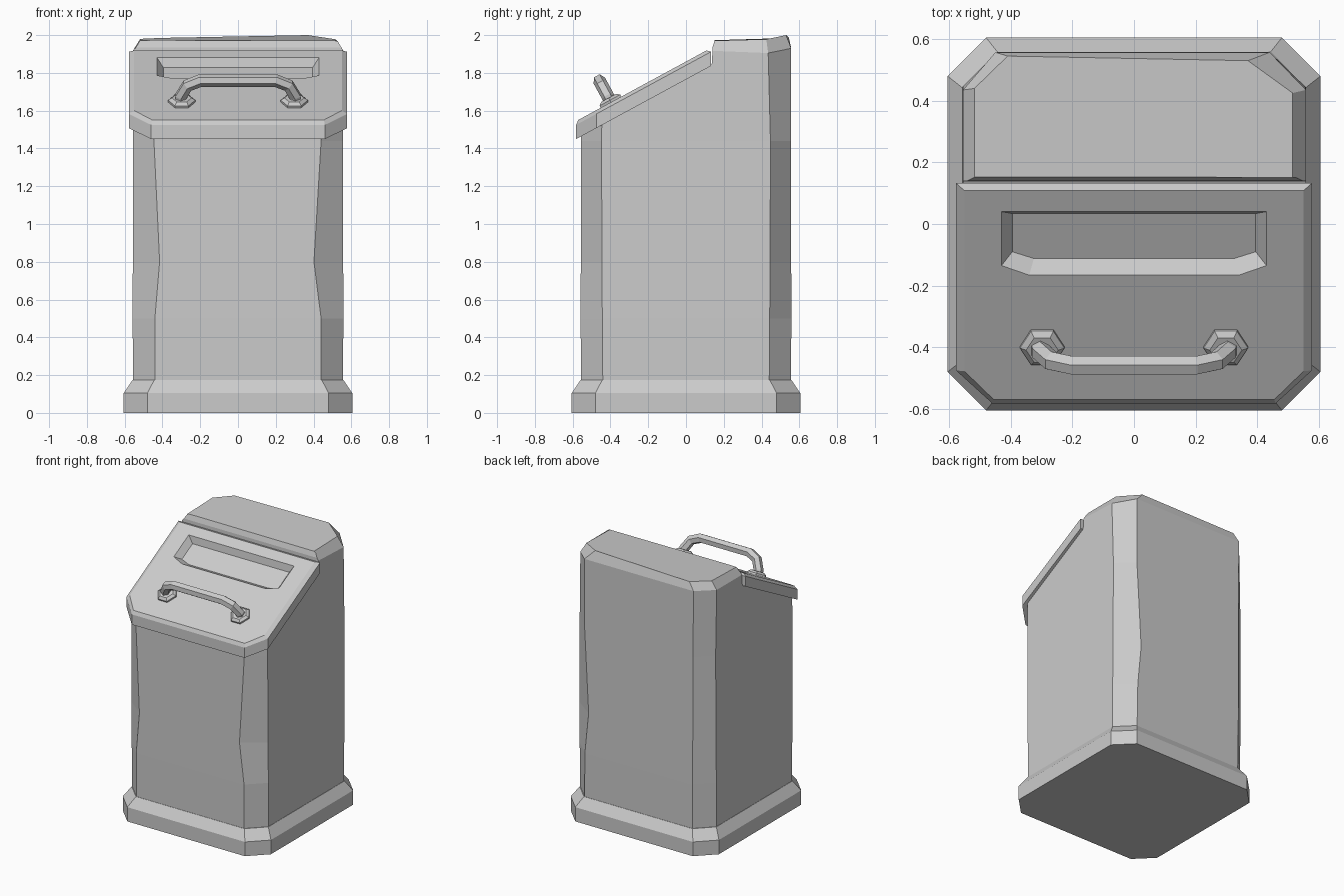
import bpy, bmesh
from mathutils import Vector, Matrix

if "Cube" in bpy.data.objects:
    bpy.data.objects.remove(bpy.data.objects["Cube"])


def loft(name, rings, matrix=None):
    """Skin equal-length rings of points and cap both ends."""
    bm = bmesh.new()
    vs = [[bm.verts.new(p) for p in r] for r in rings]
    n = len(rings[0])
    for a, b in zip(vs, vs[1:]):
        for i in range(n):
            j = (i + 1) % n
            bm.faces.new((a[i], a[j], b[j], b[i]))
    bm.faces.new(vs[0][::-1])
    bm.faces.new(vs[-1])
    bmesh.ops.recalc_face_normals(bm, faces=bm.faces)
    me = bpy.data.meshes.new(name)
    bm.to_mesh(me)
    bm.free()
    ob = bpy.data.objects.new(name, me)
    bpy.context.collection.objects.link(ob)
    if matrix:
        ob.matrix_world = matrix
    return ob


def octagon(z, h, c, fl=None, fr=None, br=None):
    """Chamfered square; fl/fr/br override the x of single worn corners."""
    fl, fr, br = fl or c, fr or c, br or c
    return [(-fl, -h, z), (fr, -h, z), (h, -c, z), (h, c, z),
            (br, h, z), (-c, h, z), (-h, c, z), (-h, -c, z)]


SLOPE = 0.542


def sloped(points, lift):
    """Mirror half an outline in x and drop it on the sloped lid plane."""
    full = points + [(-x, y) for x, y in reversed(points)]
    return [(x, y, 1.765 + SLOPE * y + lift) for x, y in full]


# Plinth
loft("base", [octagon(0, 0.605, 0.48), octagon(0.105, 0.605, 0.48),
              octagon(0.175, 0.558, 0.443)])

# Main body with worn corners and a bevelled, slightly uneven top
shoulder = [(-0.45, -0.555, 1.93), (0.445, -0.555, 1.93), (0.558, -0.44, 1.94),
            (0.558, 0.435, 1.905), (0.44, 0.557, 1.93), (-0.45, 0.557, 1.93),
            (-0.555, 0.435, 1.92), (-0.555, -0.44, 1.92)]
crown = [(-0.41, -0.5, 1.955), (0.41, -0.5, 1.955), (0.515, -0.44, 1.955),
         (0.515, 0.425, 1.978), (0.37, 0.53, 2.0), (-0.41, 0.545, 1.985),
         (-0.518, 0.44, 1.98), (-0.518, -0.44, 1.955)]
body = loft("body", [
    octagon(0.1, 0.555, 0.44),
    octagon(0.5, 0.558, 0.443, fl=0.44, fr=0.44, br=0.435),
    octagon(0.8, 0.557, 0.445, fl=0.415, fr=0.402, br=0.405),
    octagon(1.44, 0.555, 0.447, fl=0.445, fr=0.44, br=0.44),
    shoulder, crown])

# Wedge cut that leaves the slope and the raised rear hood
profile = [(-0.9, 1.775 - 0.9 * SLOPE), (0.138, 1.775 + 0.138 * SLOPE),
           (0.14, 1.935), (0.156, 1.985), (0.16, 2.4), (-0.9, 2.4)]
cutter = loft("wedge_cutter", [[(x, y, z) for y, z in profile] for x in (-1, 1)])
cutter.hide_render = True
mod = body.modifiers.new("slope", 'BOOLEAN')
mod.operation = 'DIFFERENCE'
mod.solver = 'EXACT'
mod.object = cutter
bpy.context.view_layer.objects.active = body
bpy.ops.object.modifier_apply(modifier=mod.name)
bpy.data.objects.remove(cutter)

# Lid plate with recessed slot, skinned from underside to slot floor
outer = [(0.578, 0.133), (0.578, -0.475), (0.46, -0.582)]
inner = [(0.55, 0.108), (0.55, -0.478), (0.455, -0.57)]
rim = [(0.43, 0.04), (0.43, -0.135), (0.34, -0.166)]
floor = [(0.395, 0.034), (0.395, -0.09), (0.325, -0.112)]
loft("lid", [sloped(outer, 0), sloped(outer, 0.075), sloped(inner, 0.095),
             sloped(rim, 0.095), sloped(floor, 0.045)])

# Frame on the lid surface: x across, y up the slope, z outwards
v = Vector((0, 1, SLOPE)).normalized()
nrm = Vector((1, 0, 0)).cross(v)
frame = Matrix((Vector((1, 0, 0)), v, nrm)).transposed().to_4x4()
frame.translation = (0, -0.397, 1.86 - 0.397 * SLOPE)

HEX = [(1, 0), (0.5, 0.866), (-0.5, 0.866), (-1, 0), (-0.5, -0.866), (0.5, -0.866)]

# Hexagonal mounting feet
for side, label in ((-1, "left"), (1, "right")):
    loft("handle_foot_" + label,
         [[(side * 0.298 + r * a, r * b, z) for a, b in HEX]
          for r, z in ((0.072, -0.01), (0.072, 0.012), (0.052, 0.026))], frame)

# Six-sided handle bar swept along a bent path
half = [(0.303, 0.005), (0.303, 0.035), (0.268, 0.1), (0.2, 0.13)]
path = [Vector((-x, 0, z)) for x, z in half] + [Vector((x, 0, z)) for x, z in reversed(half)]
rings = []
for i, p in enumerate(path):
    d0 = (p - path[max(i - 1, 0)]).normalized()
    d1 = (path[min(i + 1, len(path) - 1)] - p).normalized()
    t = (d0 + d1).normalized()
    side = Vector((0, 1, 0)).cross(t)
    rings.append([p + 0.034 * (side * b + Vector((0, a, 0))) for a, b in HEX])
loft("handle_bar", rings, frame)
